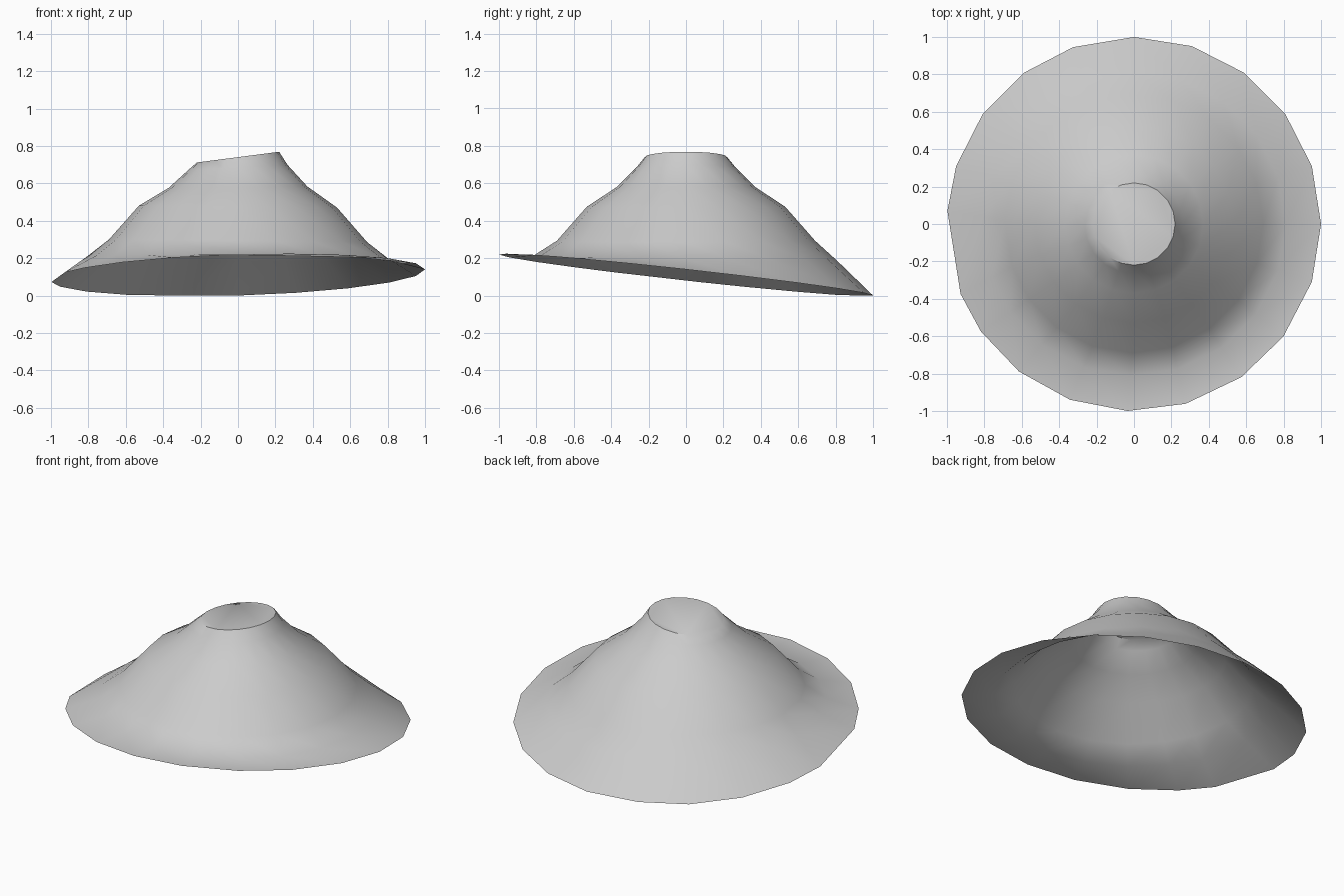
import bpy, bmesh, math

if "Cube" in bpy.data.objects:
    bpy.data.objects.remove(bpy.data.objects["Cube"])

SIDES = 20

# Rim corners: slightly uneven angles in degrees, counter-clockwise from +x
rim_angles = [0, 18, 36, 54, 72, 90, 109, 126, 144, 162,
              176, 202, 215, 232, 250, 268, 286, 305, 323, 342]

# Contour rings from summit to rim: radius, mean height, tilt along x, tilt along y
rings = [
    (0.220, 0.740, 0.13, 0.00),
    (0.265, 0.685, 0.05, 0.00),
    (0.370, 0.580, 0.01, 0.00),
    (0.530, 0.475, -0.01, 0.00),
    (0.690, 0.293, -0.01, 0.00),
    (0.810, 0.200, -0.01, -0.02),
    (1.000, 0.110, 0.03, -0.11),
]

bm = bmesh.new()
loops = []
for i, (radius, height, tilt_x, tilt_y) in enumerate(rings):
    blend = max(0, i - 3) / (len(rings) - 4)   # uneven spacing grows toward the rim
    loop = []
    for k in range(SIDES):
        even = 360 * k / SIDES
        a = math.radians(even + (rim_angles[k] - even) * blend)
        x, y = radius * math.cos(a), radius * math.sin(a)
        z = max(0, height + tilt_x * x + tilt_y * y)
        loop.append(bm.verts.new((x, y, z)))
    loops.append(loop)

# Flat tilted summit, slopes, open underside
bm.faces.new(loops[0])
for upper, lower in zip(loops, loops[1:]):
    for k in range(SIDES):
        n = (k + 1) % SIDES
        bm.faces.new((upper[k], lower[k], lower[n], upper[n]))

mesh = bpy.data.meshes.new("hill")
bm.to_mesh(mesh)
bm.free()
hill = bpy.data.objects.new("hill", mesh)
bpy.context.collection.objects.link(hill)

# Soft slopes with a crisp summit edge
bpy.context.view_layer.objects.active = hill
hill.select_set(True)
bpy.ops.object.shade_smooth_by_angle(angle=math.radians(40))
